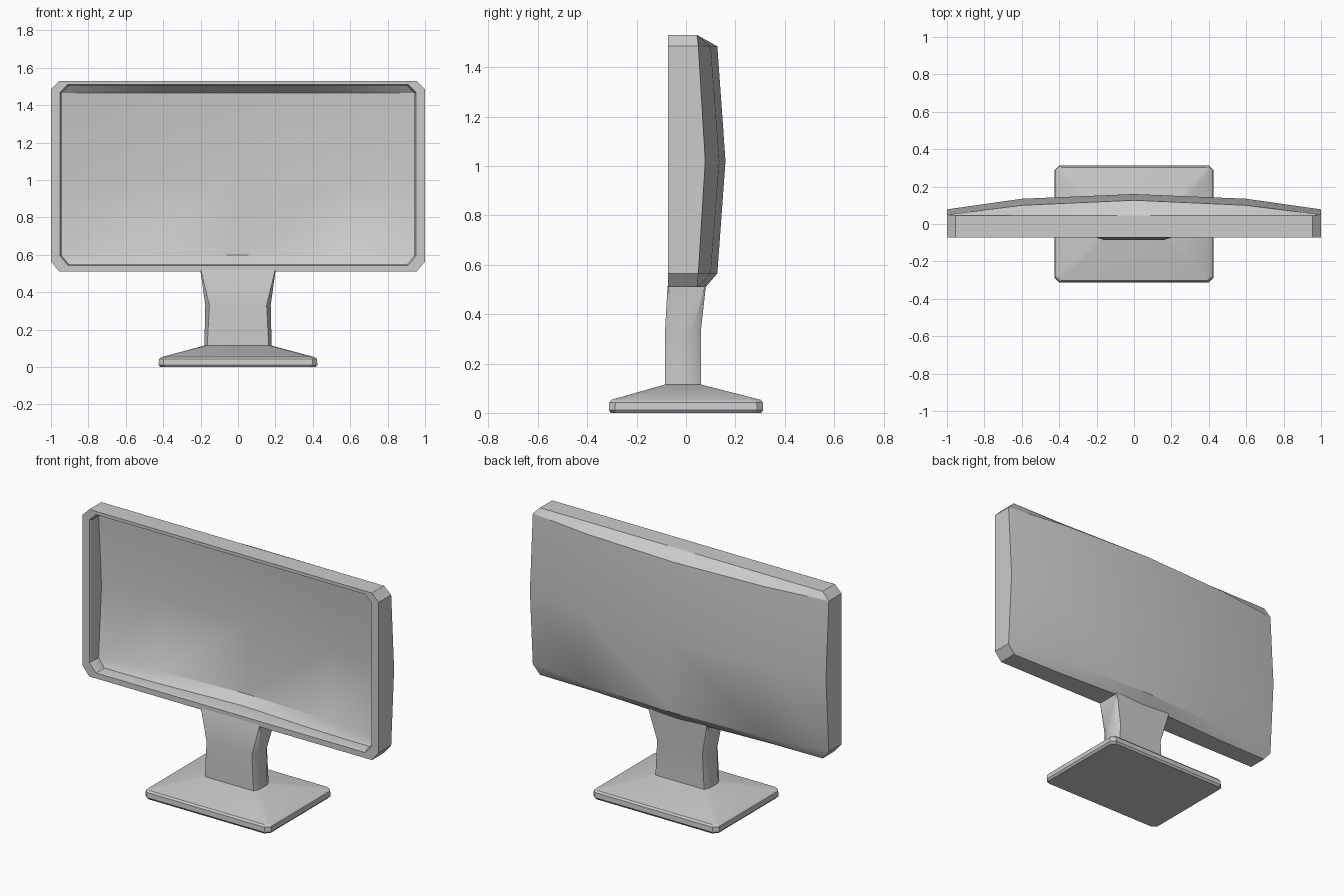
import bpy, bmesh

if "Cube" in bpy.data.objects:
    bpy.data.objects.remove(bpy.data.objects["Cube"])


def finish(name, bm, angle=0.52):
    bmesh.ops.recalc_face_normals(bm, faces=bm.faces[:])
    mesh = bpy.data.meshes.new(name)
    bm.to_mesh(mesh)
    bm.free()
    obj = bpy.data.objects.new(name, mesh)
    bpy.context.collection.objects.link(obj)
    bpy.ops.object.select_all(action='DESELECT')
    obj.select_set(True)
    bpy.context.view_layer.objects.active = obj
    bpy.ops.object.shade_smooth_by_angle(angle=angle)
    return obj


def bridge(bm, a, b):
    n = len(a)
    for i in range(n):
        j = (i + 1) % n
        bm.faces.new((a[i], a[j], b[j], b[i]))


def octagon(bm, hx, y0, y1, z, cx, cy):
    # rectangle with cut corners at height z
    pts = [(-hx + cx, y0), (hx - cx, y0), (hx, y0 + cy), (hx, y1 - cy),
           (hx - cx, y1), (-hx + cx, y1), (-hx, y1 - cy), (-hx, y0 + cy)]
    return [bm.verts.new((x, y, z)) for x, y in pts]


def loft(name, sections):
    bm = bmesh.new()
    rings = [octagon(bm, *s) for s in sections]
    for a, b in zip(rings, rings[1:]):
        bridge(bm, a, b)
    bm.faces.new(rings[0])
    bm.faces.new(rings[-1])
    return finish(name, bm)


# Screen housing: bulged back, hollow front following the same curve
rows = [  # z, outer half width, y at edge, y at 0.6, y at centre
    (0.51, 0.955, 0.045, 0.05, 0.08),
    (0.565, 1.0, 0.05, 0.10, 0.127),
    (1.02, 1.0, 0.078, 0.135, 0.16),
    (1.485, 1.0, 0.05, 0.10, 0.127),
    (1.53, 0.955, 0.045, 0.045, 0.045),
]


def sheet(bm, scale, zc, zs, dy):
    g = []
    for z, w, ye, ym, yc in rows:
        line = [(-w, ye), (-0.6, ym), (0, yc), (0.6, ym), (w, ye)]
        g.append([bm.verts.new((x * scale, y + dy, zc + (z - 1.02) * zs)) for x, y in line])
    for r in range(4):
        for c in range(4):
            bm.faces.new((g[r][c], g[r][c + 1], g[r + 1][c + 1], g[r + 1][c]))
    return (g[0] + [g[r][4] for r in (1, 2, 3)] + g[4][::-1]
            + [g[r][0] for r in (3, 2, 1)])


def front_loop(bm, loop, y, s):
    return [bm.verts.new((v.co.x * s, y, 1.02 + (v.co.z - 1.02) * s)) for v in loop]


bm = bmesh.new()
outer = sheet(bm, 1.0, 1.02, 1.0, 0)
inner = sheet(bm, 0.945, 1.027, 0.94, -0.045)
front_out = front_loop(bm, outer, -0.072, 1.0)
front_in = front_loop(bm, inner, -0.072, 1.008)
step_in = front_loop(bm, inner, -0.055, 1.0)
bridge(bm, outer, front_out)
bridge(bm, front_out, front_in)
bridge(bm, front_in, step_in)
bridge(bm, step_in, inner)
finish("screen_housing", bm)

# Neck: half width, front y, back y, z, corner cuts
loft("stand_neck", [
    (0.18, -0.085, 0.06, 0.10, 0.015, 0.035),
    (0.175, -0.085, 0.06, 0.33, 0.022, 0.035),
    (0.20, -0.075, 0.08, 0.51, 0.004, 0.004),
    (0.20, -0.068, 0.08, 0.53, 0.004, 0.004),
])

# Base plate with sloped top
loft("stand_base", [
    (0.415, -0.305, 0.305, 0.0, 0.025, 0.025),
    (0.425, -0.313, 0.313, 0.012, 0.025, 0.025),
    (0.422, -0.311, 0.311, 0.042, 0.025, 0.025),
    (0.41, -0.302, 0.302, 0.053, 0.02, 0.02),
    (0.18, -0.085, 0.06, 0.115, 0.015, 0.03),
])
